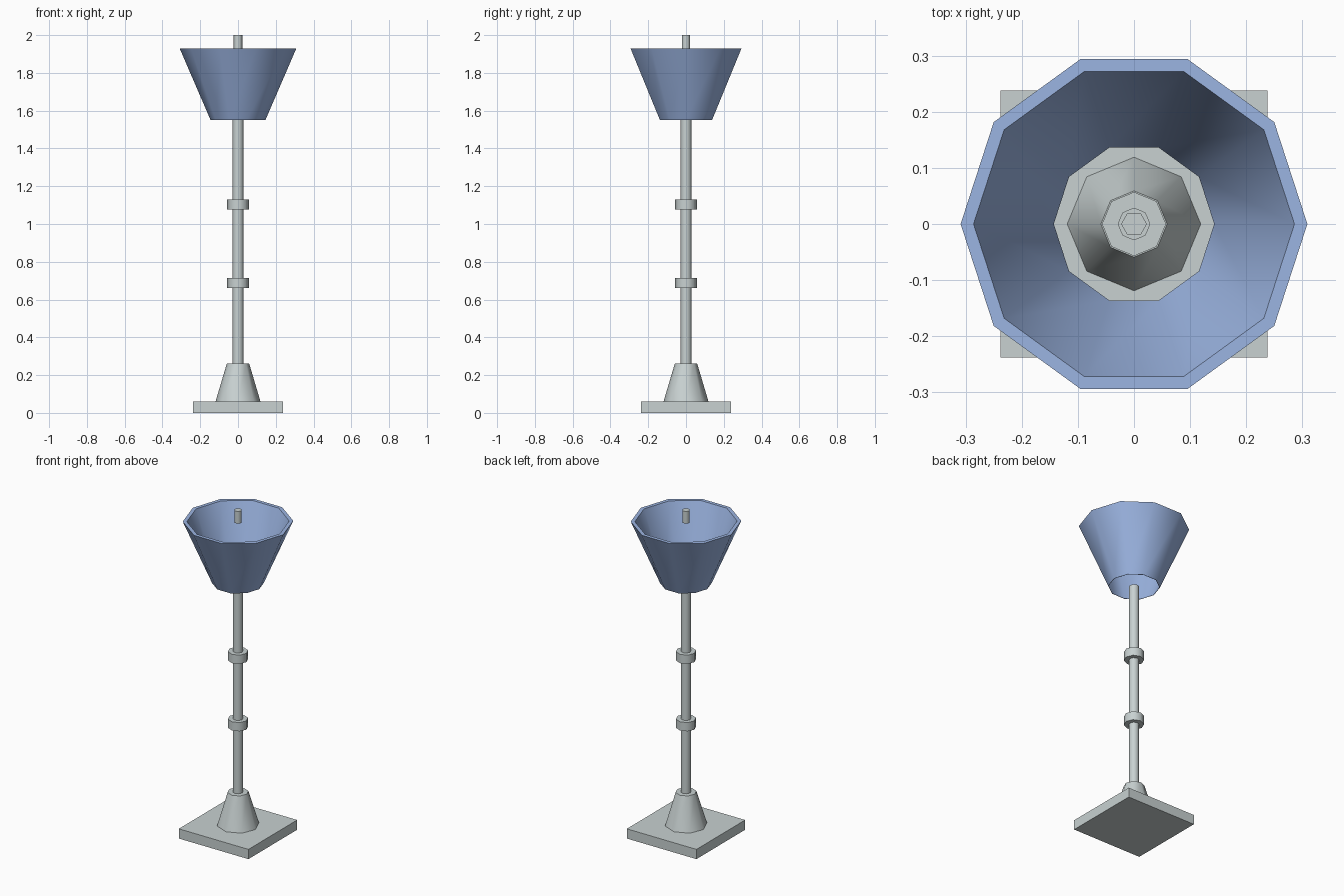
import bpy, bmesh, math

if "Cube" in bpy.data.objects:
    bpy.data.objects.remove(bpy.data.objects["Cube"])


def material(name, rgb):
    m = bpy.data.materials.new(name)
    m.diffuse_color = (*rgb, 1)
    m.use_nodes = True
    m.node_tree.nodes["Principled BSDF"].inputs["Base Color"].default_value = m.diffuse_color
    return m


METAL = material("pale_grey_metal", (0.58, 0.64, 0.64))
FABRIC = material("soft_blue", (0.33, 0.46, 0.76))


def lathe(name, profile, sides, mat, closed=False):
    """Spin (radius, z) points into rings; cap the ends unless the profile is a closed loop."""
    bm = bmesh.new()
    rings = [[bm.verts.new((r * math.cos(math.tau * i / sides),
                            r * math.sin(math.tau * i / sides), z))
              for i in range(sides)] for r, z in profile]
    pairs = list(zip(rings, rings[1:]))
    if closed:
        pairs.append((rings[-1], rings[0]))
    else:
        bm.faces.new(rings[0][::-1])
        bm.faces.new(rings[-1])
    for a, b in pairs:
        for i in range(sides):
            j = (i + 1) % sides
            bm.faces.new((a[i], a[j], b[j], b[i]))
    bmesh.ops.recalc_face_normals(bm, faces=bm.faces)
    mesh = bpy.data.meshes.new(name)
    bm.to_mesh(mesh)
    bm.free()
    mesh.materials.append(mat)
    obj = bpy.data.objects.new(name, mesh)
    bpy.context.collection.objects.link(obj)
    bpy.ops.object.select_all(action='DESELECT')
    obj.select_set(True)
    bpy.context.view_layer.objects.active = obj
    bpy.ops.object.shade_smooth_by_angle(angle=math.radians(65))
    return obj


# Square foot plate
bpy.ops.mesh.primitive_cube_add(size=1, location=(0, 0, 0.03))
plate = bpy.context.object
plate.name = "base_plate"
plate.scale = (0.475, 0.475, 0.06)
plate.data.materials.append(METAL)

# Tapered foot and pole
lathe("base_cone", [(0.119, 0.06), (0.059, 0.262)], 8, METAL)
lathe("pole", [(0.029, 0.25), (0.029, 1.55)], 8, METAL)

# Collars around the pole
for name, z in (("lower_collar", 0.66), ("upper_collar", 1.076)):
    lathe(name, [(0.057, z), (0.057, z + 0.054)], 8, METAL)

# Open flared shade with a thick upper rim
lathe("lamp_shade", [(0.145, 1.55), (0.309, 1.93), (0.286, 1.93), (0.143, 1.55)],
      10, FABRIC, closed=True)

# Small bulb tip at the mouth of the shade
lathe("bulb_tip", [(0.023, 1.925), (0.023, 2.0)], 6, METAL)
